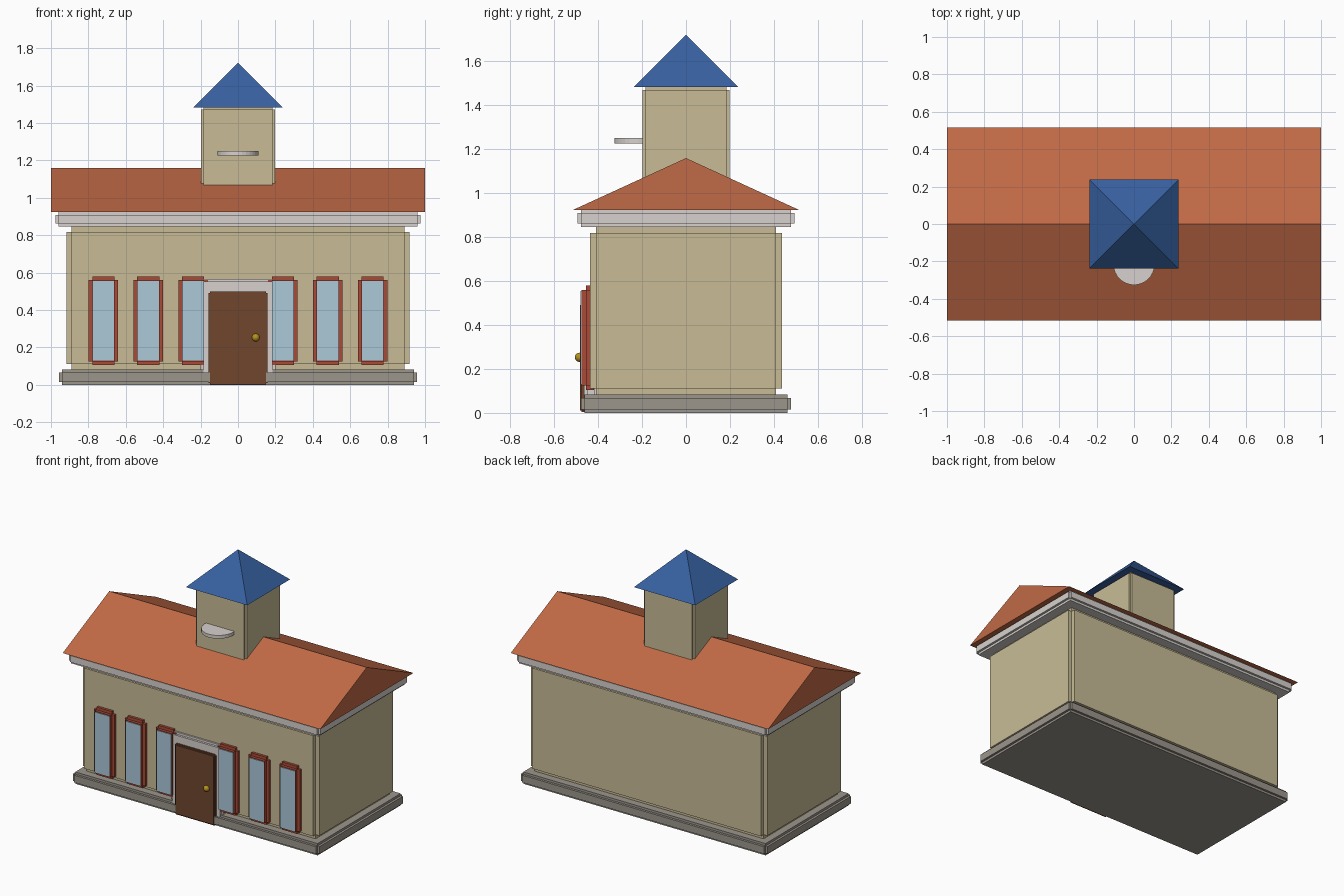
import bpy, bmesh, math
from mathutils import Matrix, Vector

if "Cube" in bpy.data.objects:
    bpy.data.objects.remove(bpy.data.objects["Cube"])


def mat(name, r, g, b):
    m = bpy.data.materials.new(name)
    m.diffuse_color = (r, g, b, 1)
    m.use_nodes = True
    m.node_tree.nodes["Principled BSDF"].inputs["Base Color"].default_value = m.diffuse_color
    return m


STONE = mat("stone", .33, .30, .26)
WALL = mat("wall_paint", .58, .50, .305)
TRIM = mat("trim", .68, .64, .61)
TILE = mat("roof_tile", .53, .144, .061)
BLUE = mat("blue_roof", .038, .119, .352)
WOOD = mat("door_wood", .162, .061, .026)
FRAME = mat("window_red", .40, .07, .038)
GLASS = mat("window_glass", .413, .578, .694)
BRASS = mat("brass", .456, .283, .013)


def finish(name, bm, material):
    bmesh.ops.recalc_face_normals(bm, faces=bm.faces[:])
    me = bpy.data.meshes.new(name)
    bm.to_mesh(me)
    bm.free()
    me.materials.append(material)
    ob = bpy.data.objects.new(name, me)
    bpy.context.collection.objects.link(ob)
    return ob


def block(name, lo, hi, step, material):
    """Box with outer bounds lo..hi whose edges are notched by step."""
    lo, hi = Vector(lo), Vector(hi)
    size = hi - lo - Vector((2 * step,) * 3)
    bm = bmesh.new()
    bmesh.ops.create_cube(bm, size=1, matrix=Matrix.Translation((lo + hi) / 2) @ Matrix.Diagonal((*size, 1)))
    if step > 0:
        bm.normal_update()
        out = bmesh.ops.extrude_discrete_faces(bm, faces=bm.faces[:])["faces"]
        for f in out:
            f.normal_update()
            n = f.normal.copy()
            for v in f.verts:
                v.co += n * step
    return finish(name, bm, material)


def cone(name, loc, r1, r2, depth, sides, material, turn=0):
    bm = bmesh.new()
    bmesh.ops.create_cone(bm, cap_ends=True, segments=sides, radius1=r1, radius2=r2, depth=depth,
                          matrix=Matrix.Translation(loc) @ Matrix.Rotation(turn, 4, 'Z'))
    bmesh.ops.remove_doubles(bm, verts=bm.verts[:], dist=1e-5)
    return finish(name, bm, material)


# Main body: plinth, walls, cornice
block("plinth", (-.957, -.477, 0), (.957, .477, .083), .016, STONE)
block("walls", (-.918, -.438, .083), (.918, .438, .847), .029, WALL)
block("cornice", (-.976, -.495, .847), (.976, .495, .925), .016, TRIM)

# Gable roof prism
bm = bmesh.new()
tri = [bm.verts.new(p) for p in ((-1, -.517, .923), (-1, .517, .923), (-1, 0, 1.16))]
face = bm.faces.new(tri)
ext = bmesh.ops.extrude_face_region(bm, geom=[face], use_keep_orig=True)["geom"]
bmesh.ops.translate(bm, vec=(2, 0, 0), verts=[e for e in ext if isinstance(e, bmesh.types.BMVert)])
finish("gable_roof", bm, TILE)

# Tower with pyramid roof and round ledge
block("tower", (-.198, -.198, .98), (.198, .198, 1.485), .014, WALL)
cone("tower_roof", (0, 0, 1.602), .238 * math.sqrt(2), 0, .238, 4, BLUE, math.pi / 4)
cone("tower_disc", (0, -.216, 1.239), .11, .11, .023, 32, TRIM)

# Doorway
block("door_surround", (-.2, -.465, .02), (.2, -.40, .567), .015, TRIM)
block("door", (-.157, -.483, .003), (.157, -.42, .5), .008, WOOD)
bm = bmesh.new()
bmesh.ops.create_uvsphere(bm, u_segments=16, v_segments=10, radius=.021,
                          matrix=Matrix.Translation((.095, -.485, .253)))
knob = finish("door_knob", bm, BRASS)
knob.data.shade_smooth()

# Windows, three on each side of the door
for side, s in (("left", -1), ("right", 1)):
    for i in (1, 2, 3):
        x = s * .24 * i
        block(f"window_frame_{side}_{i}", (x - .079, -.476, .105), (x + .079, -.40, .58), .02, FRAME)
        block(f"window_glass_{side}_{i}", (x - .057, -.48, .13), (x + .057, -.44, .555), 0, GLASS)
